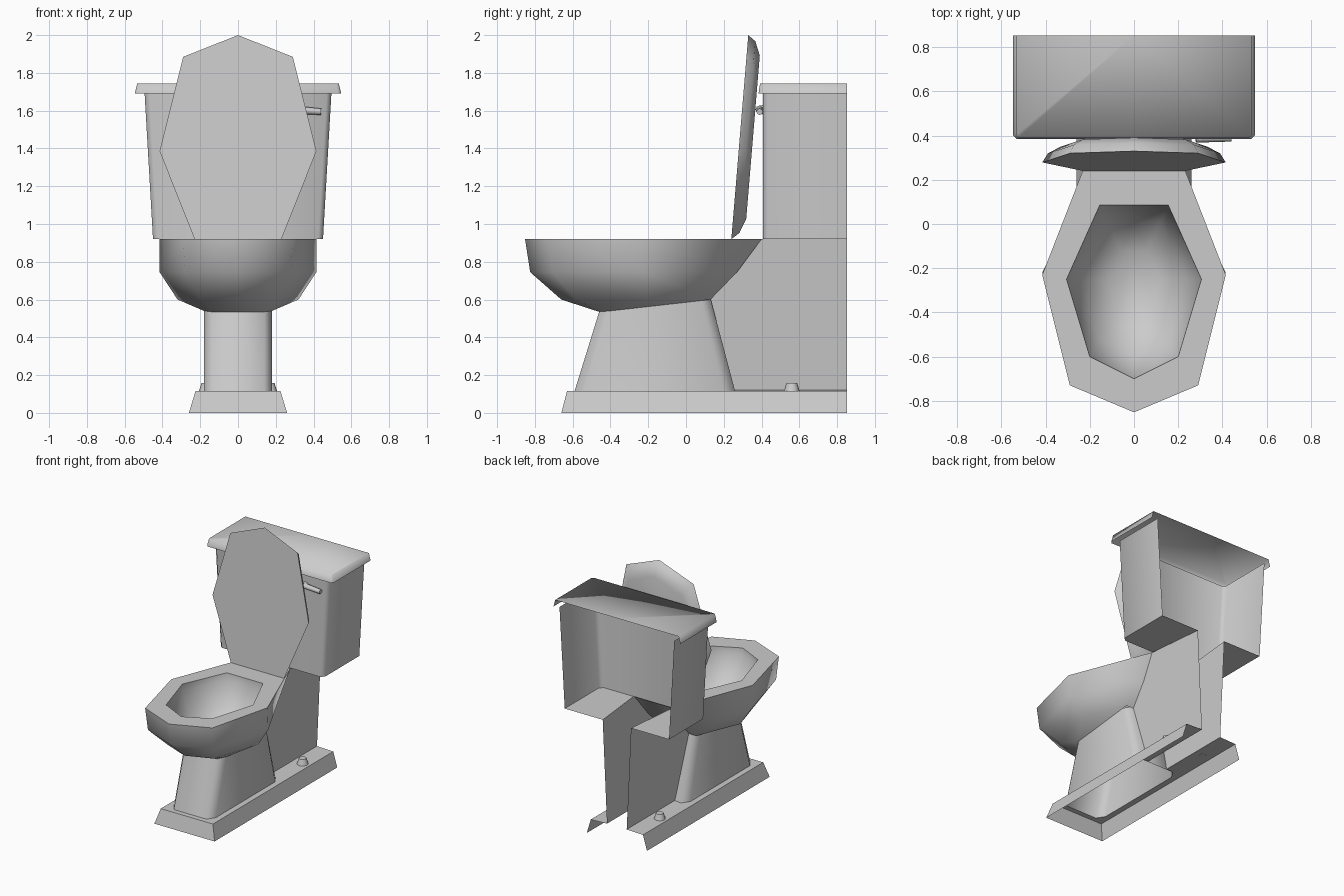
import bpy, bmesh, math

cube = bpy.data.objects.get("Cube")
if cube:
    bpy.data.objects.remove(cube)

BACK = 0.852

porcelain = bpy.data.materials.new("grey porcelain")
porcelain.use_nodes = True
GREY = (0.6, 0.6, 0.6, 1)
porcelain.diffuse_color = GREY
porcelain.node_tree.nodes["Principled BSDF"].inputs["Base Color"].default_value = GREY


def loft(rows, start=False, end=False):
    """Quads between half outlines; shorter rows stay open at the rear."""
    polys = []
    for a, b in zip(rows, rows[1:]):
        for i in range(min(len(a), len(b)) - 1):
            polys.append([a[i], b[i], b[i + 1], a[i + 1]])
    if start:
        polys.append(rows[0])
    if end:
        polys.append(rows[-1][::-1])
    return polys


def finish(obj, angle):
    obj.data.materials.append(porcelain)
    obj.data.shade_smooth()
    obj.data.set_sharp_from_angle(angle=math.radians(angle))


def build(name, polys, angle=50):
    """Right half from polygons, welded and mirrored across x."""
    bm = bmesh.new()
    for poly in polys:
        bm.faces.new([bm.verts.new(p) for p in poly])
    bmesh.ops.remove_doubles(bm, verts=bm.verts[:], dist=0.0005)
    mesh = bpy.data.meshes.new(name)
    bm.to_mesh(mesh)
    bm.free()
    obj = bpy.data.objects.new(name, mesh)
    bpy.context.collection.objects.link(obj)
    finish(obj, angle)
    mirror = obj.modifiers.new("mirror", "MIRROR")
    mirror.use_clip = True
    return obj


def at(z, pts):
    return [(x, y, z) for x, y in pts]


def shrink(pts, s, cy=-0.25):
    return [(x * s, cy + (y - cy) * s) for x, y in pts]


# Bowl: basin, rim and outer shell in one loft
opening = [(0, -0.70), (0.2, -0.60), (0.305, -0.25), (0.155, 0.085), (0, 0.085)]
rim = [(0, -0.852), (0.29, -0.73), (0.415, -0.23), (0.17, 0.40), (0, 0.40)]
belly = [(0, -0.825), (0.28, -0.71), (0.415, -0.22), (0.17, 0.27), (0, 0.27)]
under = [(0, -0.66), (0.2, -0.58), (0.32, -0.21), (0.18, 0.13), (0, 0.13)]
neck = [(0, -0.46, 0.535), (0.14, -0.46, 0.535), (0.18, -0.40, 0.54),
        (0.18, 0.13, 0.605), (0, 0.13, 0.605)]
build("bowl", loft([
    at(0.59, shrink(opening, 0.38)), at(0.7, shrink(opening, 0.78)),
    at(0.87, shrink(opening, 0.99)), at(0.92, opening), at(0.92, rim),
    at(0.745, belly), at(0.6, under), neck], start=True), angle=80)

# Pedestal under the bowl, with bevelled corners
collar = neck[:3] + [(0.18, 0.08, 0.6), (0.14, 0.13, 0.605), neck[4]]
foot = at(0.115, [(0, -0.59), (0.14, -0.59), (0.18, -0.53),
                  (0.18, 0.20), (0.14, 0.26), (0, 0.26)])
build("pedestal", loft([collar, foot]), angle=70)

# Narrow rear housing between the pedestal and the tank, open at the back
build("rear_housing", [[
    (0.168, 0.40, 0.92), (0.14, 0.26, 0.745), (0.115, 0.12, 0.605),
    (0.085, 0.25, 0.12), (0.085, BACK, 0.12), (0.122, BACK, 0.92)]])

# Floor base, a sloped skirt with an open back
ys = (-0.53, 0.20, 0.26, BACK)
build("base", loft([
    foot[:5] + [(0.085, BACK, 0.12)],
    at(0.115, [(0, -0.63), (0.225, -0.63)] + [(0.225, y) for y in ys]),
    at(0, [(0, -0.66), (0.26, -0.66)] + [(0.26, y) for y in ys])])
    + [[foot[4], (0.085, BACK, 0.12), (0.085, 0.26, 0.12)]])


# Tank: tapered shell with a slotted floor
def tank_outline(w, front, bevel):
    return [(0, front), (w - bevel, front), (w, front + bevel), (w, BACK)]


tank_bottom = tank_outline(0.45, 0.407, 0.025)
tank_floor = [(0.168, 0.407)] + tank_bottom[1:] + [(0.122, BACK)]
build("tank", loft([at(1.7, tank_outline(0.495, 0.407, 0.025)), at(0.92, tank_bottom)])
      + [at(0.92, tank_floor)[::-1]])

# Tank lid, softly shaded, hollow below
build("tank_lid", loft([
    at(1.745, tank_outline(0.533, 0.392, 0.012) + [(0, BACK)]),
    at(1.69, tank_outline(0.547, 0.384, 0.018))], start=True), angle=100)

# Raised seat cover: flat front, domed back, leaning backwards
cover = [(0, 0.92), (0.23, 0.92), (0.415, 1.385), (0.29, 1.885), (0, 2.0)]


def cover_ring(s, depth):
    ring = []
    for x, z in cover:
        z = 1.46 + (z - 1.46) * s
        ring.append((x * s, 0.24 + (z - 0.92) * 0.083 + depth, z))
    return ring


build("seat_cover", loft([cover_ring(1, 0), cover_ring(0.94, 0.04), cover_ring(0.8, 0.07)],
                         start=True, end=True), angle=55)


# Round fittings
def cone(name, sides, r1, r2, depth, loc, rot=(0, 0, 0)):
    bpy.ops.mesh.primitive_cone_add(vertices=sides, radius1=r1, radius2=r2,
                                    depth=depth, location=loc, rotation=rot)
    obj = bpy.context.object
    obj.name = name
    finish(obj, 50)


for side, sx in (("left", 1), ("right", -1)):
    cone(side + "_floor_bolt", 8, 0.042, 0.028, 0.045, (0.165 * sx, 0.56, 0.137))

cone("flush_lever", 8, 0.022, 0.017, 0.16, (0.36, 0.39, 1.6), (0, math.radians(94), 0))
cone("lever_post", 8, 0.025, 0.02, 0.03, (0.3, 0.395, 1.605), (math.radians(90), 0, 0))
